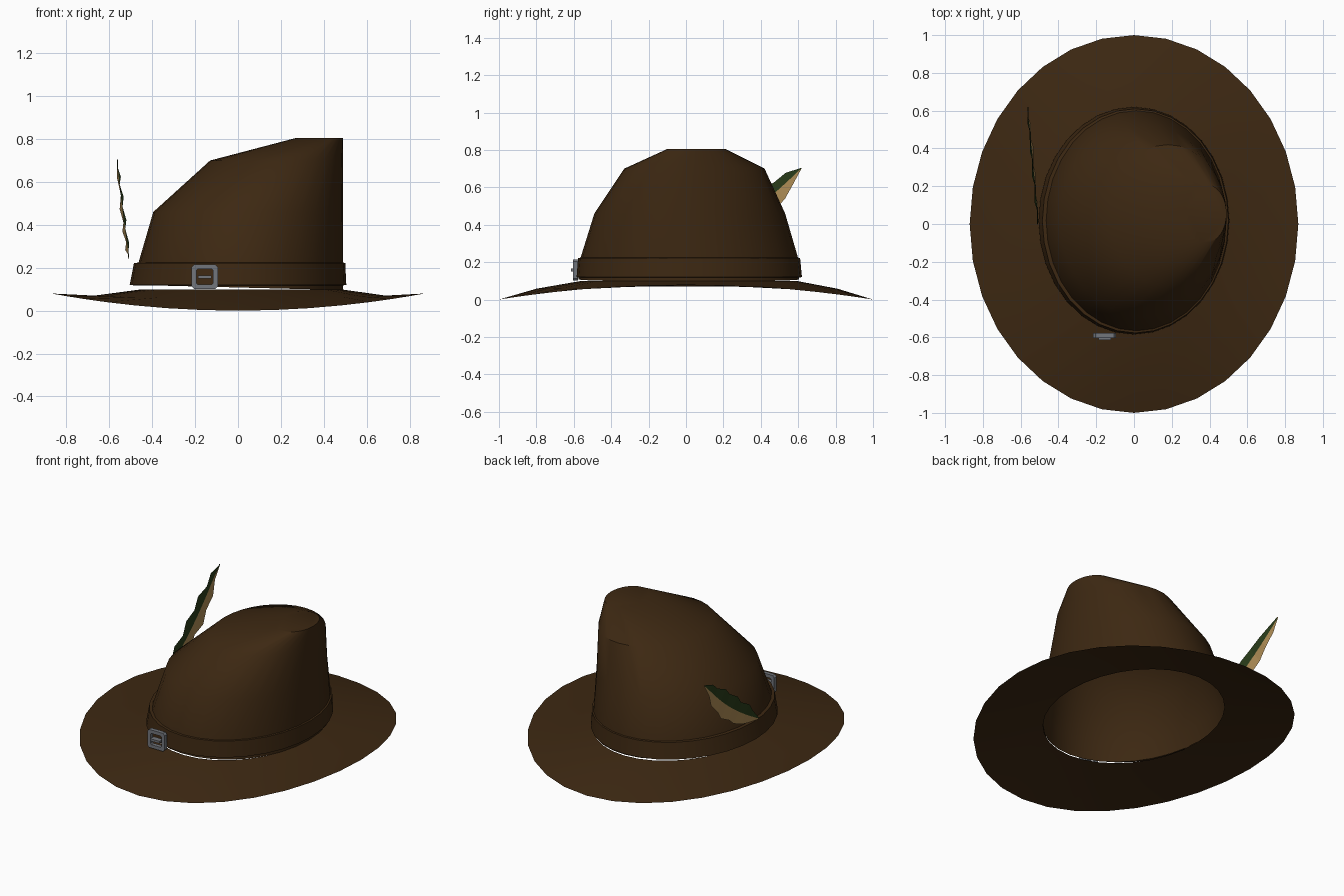
import bpy, bmesh, math
from mathutils import Vector

if "Cube" in bpy.data.objects:
    bpy.data.objects.remove(bpy.data.objects["Cube"])


def material(name, rgb):
    m = bpy.data.materials.new(name)
    m.diffuse_color = (*rgb, 1)
    m.use_nodes = True
    m.node_tree.nodes["Principled BSDF"].inputs["Base Color"].default_value = m.diffuse_color
    return m


FELT = material("brown_felt", (0.046, 0.021, 0.006))
STEEL = material("grey_metal", (0.17, 0.18, 0.20))
GREEN = material("dark_green", (0.022, 0.045, 0.010))
TAN = material("tan", (0.42, 0.26, 0.09))


def finish(name, bm, mats, angle=None, recalc=True):
    if recalc:
        bmesh.ops.recalc_face_normals(bm, faces=bm.faces)
    me = bpy.data.meshes.new(name)
    bm.to_mesh(me)
    bm.free()
    ob = bpy.data.objects.new(name, me)
    bpy.context.collection.objects.link(ob)
    for m in mats:
        me.materials.append(m)
    if angle:
        bpy.ops.object.select_all(action='DESELECT')
        ob.select_set(True)
        bpy.context.view_layer.objects.active = ob
        bpy.ops.object.shade_smooth_by_angle(angle=math.radians(angle))
    return ob


def ring(x0, x1, y0, y1, height, n=32):
    """Oval fitted to a box; height is a function of the angle."""
    pts = []
    for i in range(n):
        a = math.tau * i / n
        pts.append(((x0 + x1) / 2 + (x1 - x0) / 2 * math.cos(a),
                    (y0 + y1) / 2 + (y1 - y0) / 2 * math.sin(a), height(a)))
    return pts


def loft(name, rings, cap=False, angle=35):
    bm = bmesh.new()
    vs = [[bm.verts.new(p) for p in r] for r in rings]
    n = len(vs[0])
    for lo, hi in zip(vs, vs[1:]):
        for i in range(n):
            j = (i + 1) % n
            bm.faces.new((lo[i], lo[j], hi[j], hi[i]))
    if cap:
        bm.faces.new(vs[-1])
    return finish(name, bm, [FELT], angle, recalc=False)


def flat(z):
    return lambda a: z


# Brim: raised at the sides, dipping at both ends
loft("brim", [
    ring(-0.87, 0.87, -1.0, 1.0, lambda a: 0.08 * math.cos(a) ** 2),
    ring(-0.67, 0.69, -0.80, 0.81, lambda a: 0.058 + 0.012 * math.cos(a) ** 2),
    ring(-0.46, 0.49, -0.57, 0.60, flat(0.098)),
])

# Crown: sloped stack of ovals sharing one upright end
loft("crown", [
    ring(-0.485, 0.49, -0.575, 0.605, lambda a: 0.108 - 0.012 * math.cos(a)),
    ring(-0.465, 0.49, -0.565, 0.60, flat(0.22)),
    ring(-0.395, 0.49, -0.49, 0.53, flat(0.46)),
    ring(-0.13, 0.49, -0.33, 0.42, flat(0.70)),
    ring(0.27, 0.49, -0.10, 0.21, flat(0.805)),
], cap=True)

# Hat band wrapped round the foot of the crown
loft("band", [
    ring(-0.485, 0.49, -0.575, 0.605, flat(0.118)),
    ring(-0.505, 0.505, -0.585, 0.62, flat(0.12)),
    ring(-0.485, 0.50, -0.577, 0.61, flat(0.222)),
    ring(-0.465, 0.49, -0.565, 0.60, flat(0.224)),
])


# Buckle: square frame with clipped corners, plus a short prong
def outline(w, h, c):
    return [(w, -h + c), (w, h - c), (w - c, h), (-w + c, h),
            (-w, h - c), (-w, -h + c), (-w + c, -h), (w - c, -h)]


bm = bmesh.new()
bx, bz, front, back = -0.155, 0.158, -0.603, -0.578
loops = []
for w, c, y in ((0.061, 0.012, back), (0.061, 0.012, front),
                (0.038, 0.006, front), (0.038, 0.006, back)):
    loops.append([bm.verts.new((bx + x, y, bz + z))
                  for x, z in outline(w, w * 0.94, c)])
for k in range(4):
    A, B = loops[k], loops[(k + 1) % 4]
    for i in range(8):
        j = (i + 1) % 8
        bm.faces.new((A[i], A[j], B[j], B[i]))
finish("buckle_frame", bm, [STEEL])

bm = bmesh.new()
bmesh.ops.create_cube(bm, size=1)
for v in bm.verts:
    v.co = (bx + v.co.x * 0.064, -0.597 + v.co.y * 0.036, bz + v.co.z * 0.014)
finish("buckle_prong", bm, [STEEL])

# Feather: two vanes along a slanted spine, ragged outer edges
base, tip = Vector((-0.507, 0.0, 0.245)), Vector((-0.565, 0.62, 0.705))
across = Vector((0, -0.59, 0.81))
upper = [0.004, 0.035, 0.062, 0.056, 0.075, 0.066, 0.072, 0.045, 0.04, 0.0]
lower = [0.004, 0.04, 0.06, 0.075, 0.07, 0.085, 0.07, 0.06, 0.03, 0.0]
bm = bmesh.new()
rows = []
for i, (u, l) in enumerate(zip(upper, lower)):
    t = i / (len(upper) - 1)
    p = base.lerp(tip, t) - across * 0.03 * math.sin(math.pi * t)
    side = Vector((0.006 if i % 2 else -0.006, 0, 0))
    rows.append([bm.verts.new(q) for q in
                 (p + across * u + side, p, p - across * l + side)])
for r, s in zip(rows, rows[1:]):
    for k in (0, 1):
        bm.faces.new((r[k], r[k + 1], s[k + 1], s[k])).material_index = k
bmesh.ops.remove_doubles(bm, verts=bm.verts, dist=0.0005)
finish("feather", bm, [GREEN, TAN])
